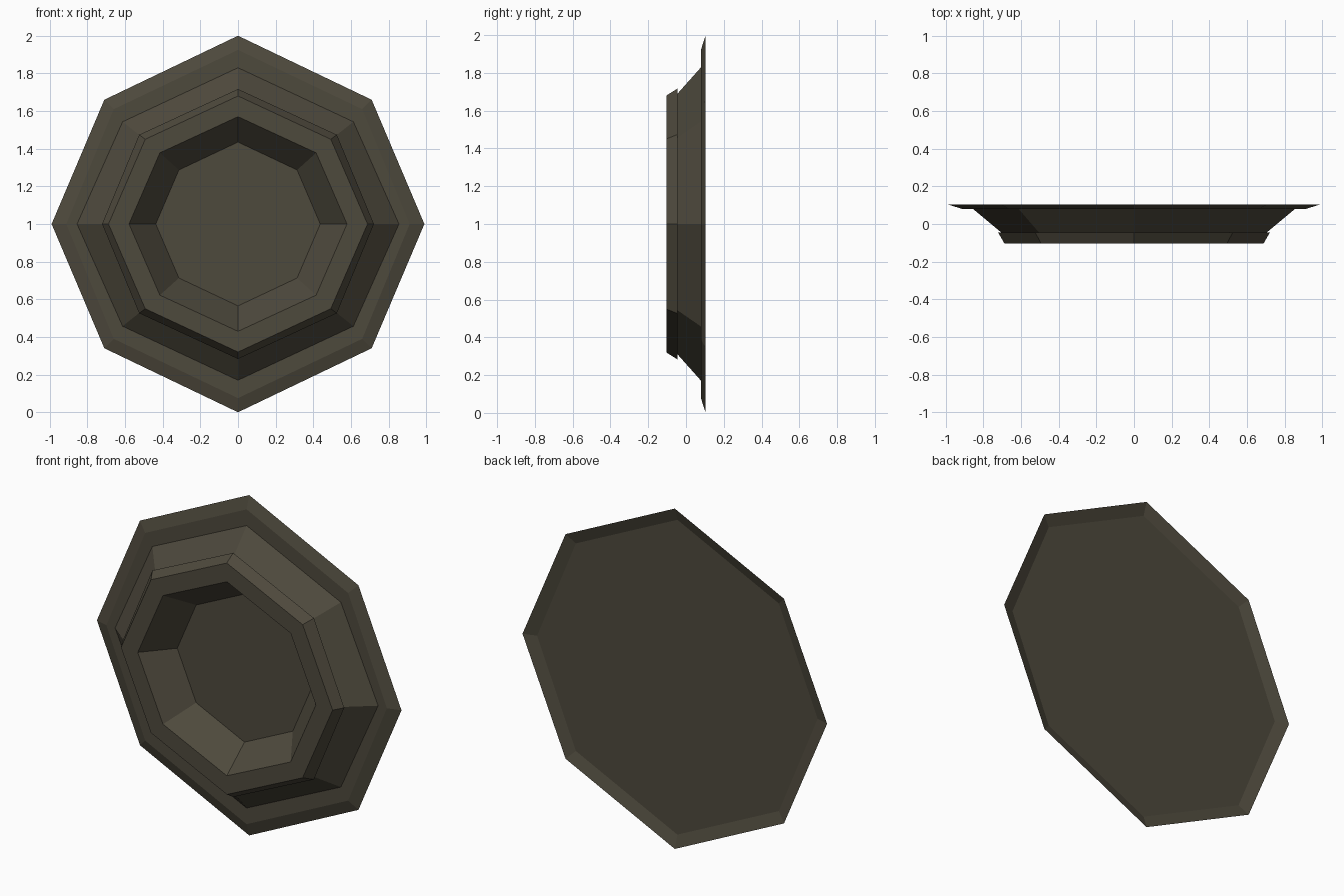
import bpy, bmesh

if "Cube" in bpy.data.objects:
    bpy.data.objects.remove(bpy.data.objects["Cube"])

# One dark olive-brown colour
mat = bpy.data.materials.new("dark_olive_brown")
mat.diffuse_color = (0.076, 0.067, 0.046, 1)
mat.use_nodes = True
mat.node_tree.nodes["Principled BSDF"].inputs["Base Color"].default_value = mat.diffuse_color


def ring(bm, y, top, side, dx, dz):
    """Slightly irregular octagon around the y axis, centred at z = 1."""
    pts = [(0, top), (dx, dz), (side, 0), (dx, -dz),
           (0, -top), (-dx, -dz), (-side, 0), (-dx, dz)]
    return [bm.verts.new((x, y, 1 + z)) for x, z in pts]


def loft(name, profile, cap=False):
    """Join successive octagons with flat quads, optionally closing the last."""
    bm = bmesh.new()
    rings = [ring(bm, *p) for p in profile]
    for a, b in zip(rings, rings[1:]):
        for i in range(8):
            j = (i + 1) % 8
            bm.faces.new((a[i], a[j], b[j], b[i]))
    if cap:
        bm.faces.new(rings[-1])
    mesh = bpy.data.meshes.new(name)
    bm.normal_update()
    # normals of the open shell should face the front
    if sum(f.normal.y * f.calc_area() for f in bm.faces) > 0 and name != "back_plate":
        bmesh.ops.reverse_faces(bm, faces=bm.faces[:])
    bm.to_mesh(mesh)
    bm.free()
    mesh.materials.append(mat)
    obj = bpy.data.objects.new(name, mesh)
    bpy.context.collection.objects.link(obj)
    return obj


# profile entries: y, top radius, side radius, diagonal x, diagonal z
# Outer lip, flat rim, sloped wall, stepped collar and sunken centre
loft("stepped_dish", [
    (0.104, 1.0, 0.99, 0.71, 0.66),
    (0.08, 0.925, 0.912, 0.66, 0.61),
    (0.08, 0.83, 0.855, 0.613, 0.543),
    (-0.045, 0.69, 0.705, 0.505, 0.457),
    (-0.045, 0.717, 0.722, 0.525, 0.474),
    (-0.104, 0.68, 0.688, 0.493, 0.45),
    (-0.104, 0.57, 0.579, 0.415, 0.378),
    (0.06, 0.435, 0.437, 0.314, 0.287),
], cap=True)

# Flat plate closing the back
plate = loft("back_plate", [(0.081, 0.835, 0.858, 0.615, 0.546)], cap=True)
if plate.data.polygons[0].normal.y < 0:
    plate.data.flip_normals()
